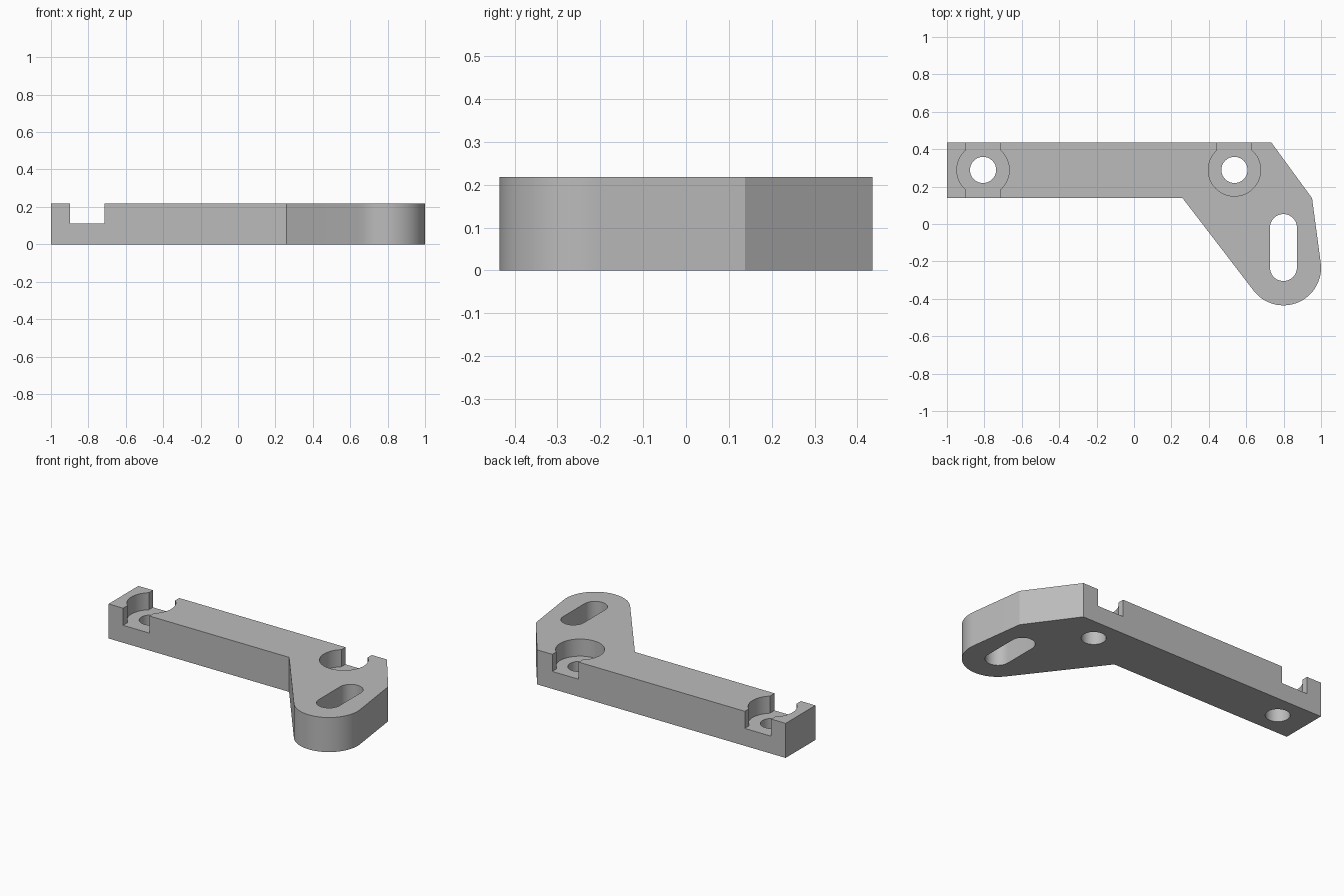
import bpy, bmesh, math
from mathutils import Vector

if "Cube" in bpy.data.objects:
    bpy.data.objects.remove(bpy.data.objects["Cube"], do_unlink=True)

HEIGHT, FLOOR = 0.218, 0.11
BACK, FRONT = 0.435, 0.138
LEFT_X, RIGHT_X, HOLE_Y = -0.807, 0.537, 0.289
HOLE_R, BORE_R, SLOT_HALF = 0.07, 0.14, 0.092

grey = bpy.data.materials.new("plain grey")
grey.use_nodes = True
colour = (0.5, 0.5, 0.5, 1)
grey.diffuse_color = colour
grey.node_tree.nodes["Principled BSDF"].inputs["Base Color"].default_value = colour


def arc(cx, cy, r, start, end, steps=24):
    """Points on an arc, angles in radians."""
    angles = [start + (end - start) * i / steps for i in range(steps + 1)]
    return [(cx + r * math.cos(t), cy + r * math.sin(t)) for t in angles]


def tangent_angle(point, centre, r, side):
    """Angle on the circle where a line from the point touches it."""
    d = Vector(point) - Vector(centre)
    return math.atan2(d.y, d.x) + side * math.acos(r / d.length)


def prism(name, outline, z0, z1):
    """Extrude a counter-clockwise outline from z0 to z1."""
    bm = bmesh.new()
    face = bm.faces.new([bm.verts.new((x, y, z0)) for x, y in outline])
    top = bmesh.ops.extrude_face_region(bm, geom=[face])["geom"]
    verts = [v for v in top if isinstance(v, bmesh.types.BMVert)]
    bmesh.ops.translate(bm, verts=verts, vec=(0, 0, z1 - z0))
    bmesh.ops.recalc_face_normals(bm, faces=bm.faces)
    mesh = bpy.data.meshes.new(name)
    bm.to_mesh(mesh)
    bm.free()
    mesh.materials.append(grey)
    obj = bpy.data.objects.new(name, mesh)
    bpy.context.collection.objects.link(obj)
    return obj


def cut(target, cutter):
    """Subtract the cutter, then discard it."""
    cutter.hide_render = True
    mod = target.modifiers.new("cut", "BOOLEAN")
    mod.operation, mod.solver, mod.object = "DIFFERENCE", "EXACT", cutter
    bpy.context.view_layer.objects.active = target
    bpy.ops.object.modifier_apply(modifier=mod.name)
    bpy.data.objects.remove(cutter, do_unlink=True)


# Bracket body: straight bar with an angled, round-ended foot
foot, foot_r = (0.799, -0.234), 0.201
inner, outer = (0.26, FRONT), (0.952, FRONT)
a0 = tangent_angle(inner, foot, foot_r, 1)
a1 = tangent_angle(outer, foot, foot_r, -1)
if a0 > 0:
    a0 -= math.tau
outline = [(-1, BACK), (-1, FRONT), inner]
outline += arc(*foot, foot_r, a0, a1, 32)
outline += [outer, (0.735, BACK)]
bracket = prism("bracket", outline, 0, HEIGHT)

# Counterbored pockets: left one open at both edges, right one at the back
PI = math.pi
open_a = math.acos(SLOT_HALF / BORE_R)
for x, both in ((LEFT_X, True), (RIGHT_X, False)):
    back = [(x + SLOT_HALF, BACK + 0.1), (x - SLOT_HALF, BACK + 0.1)]
    if both:
        front = [(x - SLOT_HALF, FRONT - 0.1), (x + SLOT_HALF, FRONT - 0.1)]
        pocket = (arc(x, HOLE_Y, BORE_R, -open_a, open_a) + back
                  + arc(x, HOLE_Y, BORE_R, PI - open_a, PI + open_a) + front)
    else:
        pocket = arc(x, HOLE_Y, BORE_R, PI - open_a, math.tau + open_a, 48) + back
    cut(bracket, prism("pocket_cutter", pocket, FLOOR, HEIGHT + 0.1))
    hole = arc(x, HOLE_Y, HOLE_R, 0, math.tau, 48)[:-1]
    cut(bracket, prism("hole_cutter", hole, -0.1, HEIGHT + 0.1))

# Adjustment slot through the foot
slot_r = 0.072
slot = (arc(foot[0], 0.053 - slot_r, slot_r, 0, PI)
        + arc(foot[0], -0.305 + slot_r, slot_r, PI, math.tau))
cut(bracket, prism("slot_cutter", slot, -0.1, HEIGHT + 0.1))

bpy.ops.object.select_all(action="DESELECT")
bracket.select_set(True)
bpy.context.view_layer.objects.active = bracket
bpy.ops.object.shade_smooth_by_angle(angle=math.radians(20))
